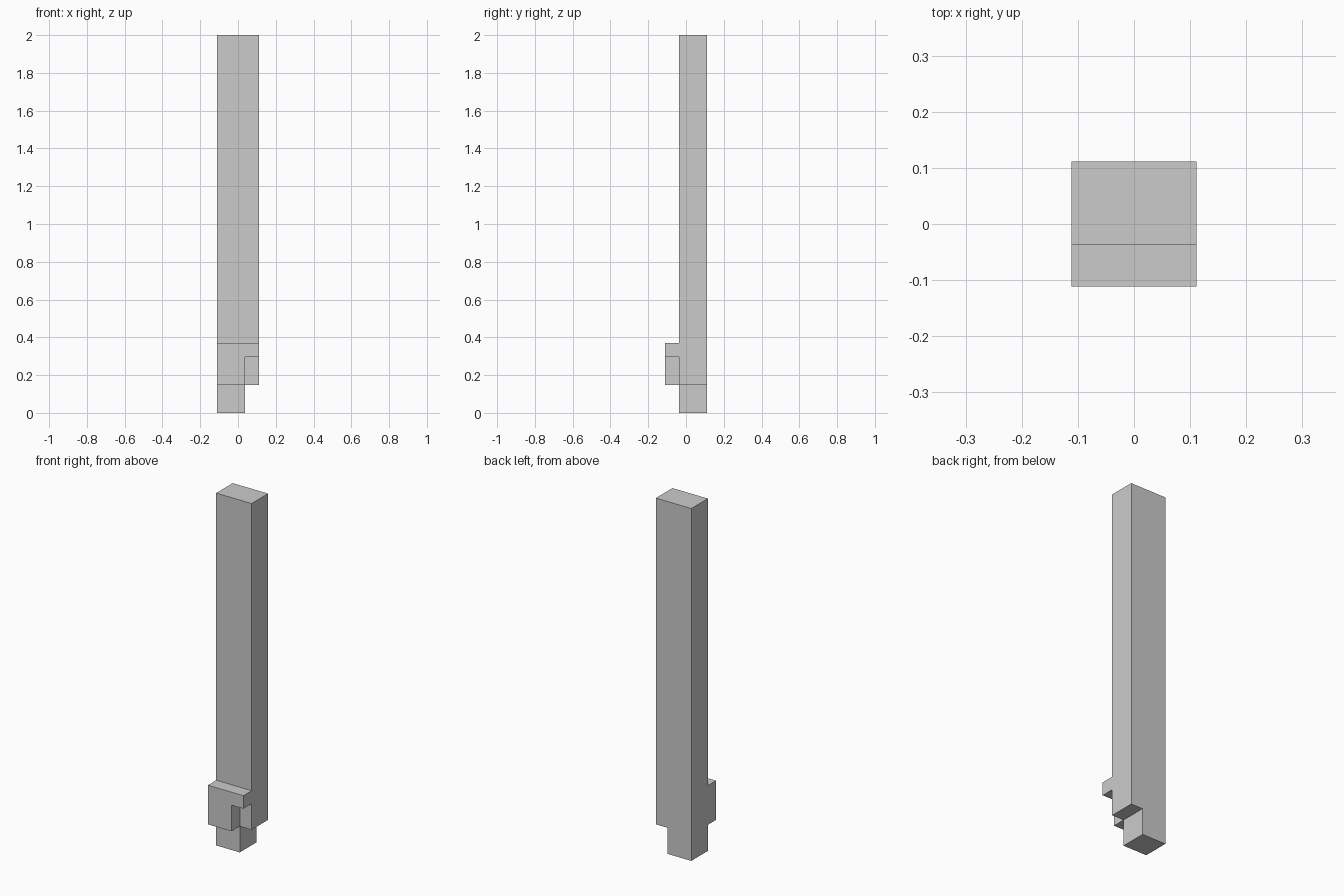
import bpy, bmesh
from mathutils import Vector

if "Cube" in bpy.data.objects:
    bpy.data.objects.remove(bpy.data.objects["Cube"])

U = 2 / 27  # module: the post is 3 x 3 x 27 modules


def make_object(name, bm):
    bmesh.ops.recalc_face_normals(bm, faces=bm.faces)
    mesh = bpy.data.meshes.new(name)
    bm.to_mesh(mesh)
    bm.free()
    obj = bpy.data.objects.new(name, mesh)
    bpy.context.collection.objects.link(obj)
    return obj


def extruded_profile(name, yz, x0, x1):
    bm = bmesh.new()
    face = bm.faces.new([bm.verts.new((x0 * U, y * U, z * U)) for y, z in yz])
    ext = bmesh.ops.extrude_face_region(bm, geom=[face], use_keep_orig=True)
    verts = [g for g in ext["geom"] if isinstance(g, bmesh.types.BMVert)]
    bmesh.ops.translate(bm, verts=verts, vec=Vector(((x1 - x0) * U, 0, 0)))
    return make_object(name, bm)


# Post with the stepped block on its front, as one side profile
post = extruded_profile("post", [
    (-0.5, 0), (1.5, 0), (1.5, 27), (-0.5, 27),
    (-0.5, 5), (-1.5, 5), (-1.5, 2), (-0.5, 2)], -1.5, 1.5)

# Cutter along the right side: low through the foot, higher in the front block
cutter = extruded_profile("notch_cutter", [
    (-3, -1), (3, -1), (3, 2), (-0.5, 2), (-0.5, 4), (-3, 4)], 0.5, 3)
cutter.hide_render = True

# Cut the notch, then discard the cutter
mod = post.modifiers.new("notch", "BOOLEAN")
mod.operation = "DIFFERENCE"
mod.solver = "EXACT"
mod.object = cutter
bpy.context.view_layer.objects.active = post
bpy.ops.object.modifier_apply(modifier=mod.name)
bpy.data.objects.remove(cutter)
